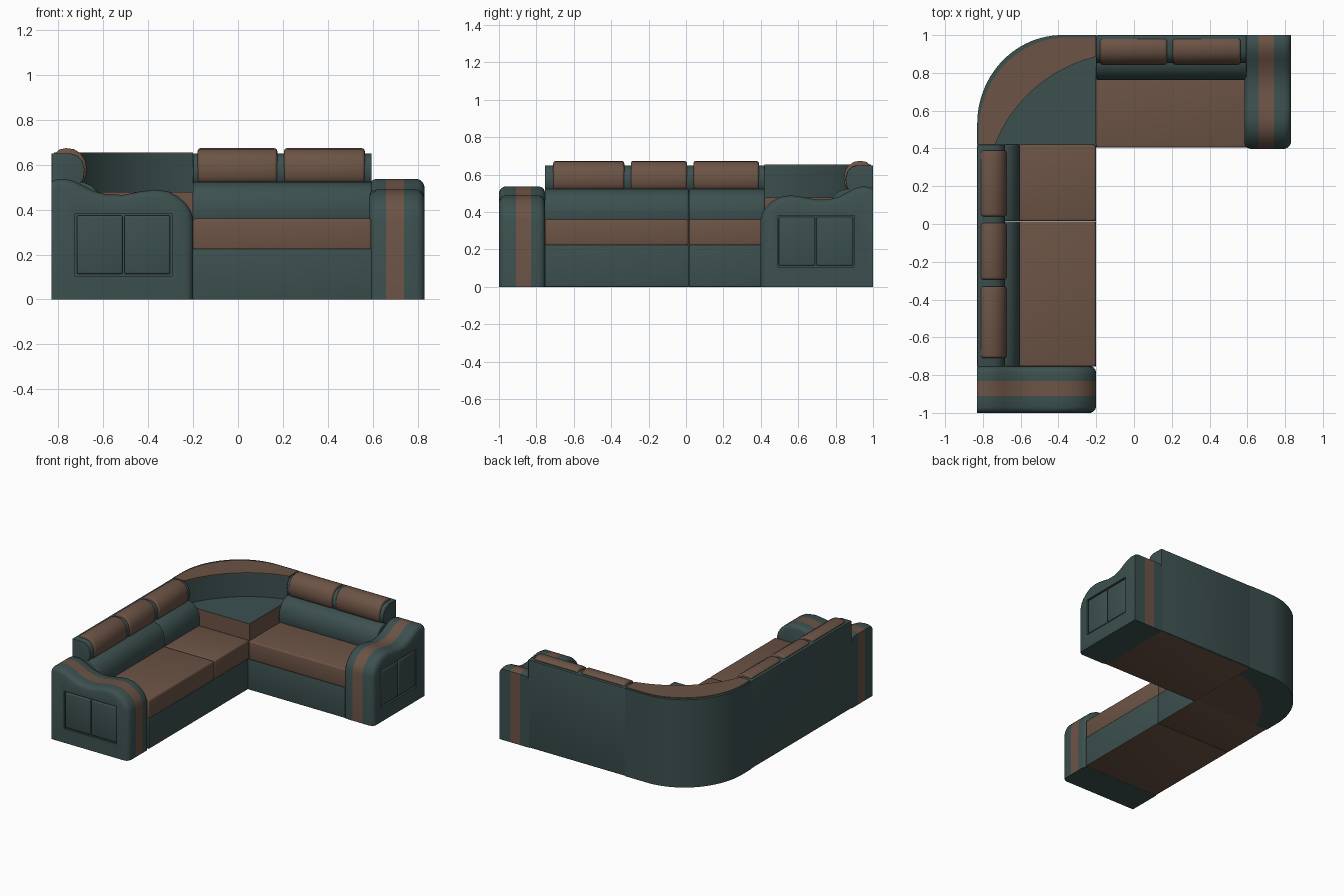
import bpy, bmesh, math
from mathutils import Vector

cube = bpy.data.objects.get("Cube")
if cube:
    bpy.data.objects.remove(cube, do_unlink=True)


def material(name, color):
    m = bpy.data.materials.new(name)
    m.use_nodes = True
    m.diffuse_color = color
    m.node_tree.nodes["Principled BSDF"].inputs["Base Color"].default_value = color
    return m


teal = material("teal_fabric", (0.045, 0.08, 0.078, 1))
brown = material("brown_fabric", (0.15, 0.087, 0.06, 1))
TEAL, BROWN = 0, 1


# Each run has its own frame: w = distance from the back, s = position along it
def left_run(w, s, z):
    return Vector((-0.83 + w, s, z))


def back_run(w, s, z):
    return Vector((s, 1 - w, z))


def finish(obj, bevel=0, cutter=None):
    bpy.ops.object.select_all(action='DESELECT')
    bpy.context.view_layer.objects.active = obj
    obj.select_set(True)
    if bevel:
        mod = obj.modifiers.new("soft_edges", 'BEVEL')
        mod.width, mod.segments = bevel, 3
        mod.limit_method, mod.angle_limit = 'ANGLE', math.radians(50)
        bpy.ops.object.modifier_apply(modifier=mod.name)
    if cutter:
        mod = obj.modifiers.new("recess", 'BOOLEAN')
        mod.operation, mod.object, mod.solver = 'DIFFERENCE', cutter, 'EXACT'
        bpy.ops.object.modifier_apply(modifier=mod.name)
        bpy.data.objects.remove(cutter, do_unlink=True)
    bpy.ops.object.shade_smooth_by_angle(angle=math.radians(40))
    return obj


def loft(name, rings, rule, bevel=0, cutter=None, closed=False):
    """Skin a row of equal rings; rule(centre, normal) gives the colour."""
    bm = bmesh.new()
    rows = [[bm.verts.new(p) for p in ring] for ring in rings]
    n = len(rows[0])
    for a, b in zip(rows, rows[1:]):
        for i in range(n):
            j = (i + 1) % n
            bm.faces.new((a[i], a[j], b[j], b[i]))
    bm.faces.new(rows[0])
    bm.faces.new(rows[-1])
    bmesh.ops.recalc_face_normals(bm, faces=bm.faces)
    bm.normal_update()
    for f in bm.faces:
        f.material_index = rule(f.calc_center_median(), f.normal)
    me = bpy.data.meshes.new(name)
    bm.to_mesh(me)
    bm.free()
    me.materials.append(teal)
    me.materials.append(brown)
    obj = bpy.data.objects.new(name, me)
    bpy.context.collection.objects.link(obj)
    return finish(obj, bevel, cutter)


def all_teal(c, n):
    return TEAL


def all_brown(c, n):
    return BROWN


def brown_below(c, n):
    return BROWN if n.z < -0.5 else TEAL


def extrude(name, run, profile, s0, s1, rule, bevel=0):
    return loft(name, [[run(w, s, z) for w, z in profile] for s in (s0, s1)], rule, bevel)


def rect(w0, w1, z0, z1):
    return [(w0, z0), (w1, z0), (w1, z1), (w0, z1)]


# Cross-sections as (w, z)
WALL = [(0, .003), (0, .65), (.085, .65), (.115, .64), (.137, .615), (.147, .58),
        (.143, .54), (.125, .51), (.11, .5), (.11, .003)]
PILLOW = [(.02, .53), (.02, .655), (.035, .668), (.065, .674), (.1, .669), (.13, .65),
          (.15, .62), (.157, .58), (.153, .545), (.14, .52), (.1, .515)]
ROLL = [(.1, .33), (.215, .33), (.225, .37), (.226, .41), (.218, .45), (.2, .485),
        (.175, .508), (.14, .522), (.1, .525)]
ARM = [(0, 0), (0, .525), (.02, .534), (.06, .537), (.1, .527), (.14, .507), (.19, .482),
       (.25, .467), (.32, .466), (.39, .48), (.46, .489), (.52, .481), (.565, .457),
       (.6, .425), (.62, .395), (.63, .36), (.63, 0)]


def build_arm(name, run, start, step, k):
    # Rounded slices across the arm, with a stripe round the middle
    slices = [(0, .03), (.006, .016), (.016, .006), (.032, 0), (.09, 0), (.17, 0),
              (.215, 0), (.23, .005), (.24, .014), (.245, .025)]

    def ring(v, off):
        return [run(u * k * (1 - off / .63), start + step * v, z * (1 - off / .5))
                for u, z in ARM]

    def stripe(c, n):
        s = c.y if run is left_run else c.x
        inside = .09 < abs(s - start) < .17
        return BROWN if inside and n.z > -0.5 else TEAL

    cutter = extrude(name + "_cutter", run, rect(.105 * k, .535 * k, .105, .382),
                     start - step * .05, start + step * .014, all_teal)
    cutter.hide_render = True
    loft(name, [ring(v, o) for v, o in slices], stripe, cutter=cutter)
    for i, u in enumerate((.112, .324)):
        extrude(f"{name}_panel_{i + 1}", run, rect(u * k, (u + .204) * k, .113, .374),
                start + step * .001, start + step * .03, all_teal, .008)


build_arm("front_arm", left_run, -1, 1, 1)
build_arm("side_arm", back_run, .83, -1, .955)


# Straight runs: base, seat, back wall, lumbar roll and head pillows
def build_run(name, run, depth, seats, pillows, roll_shift):
    for i, (a, b) in enumerate(seats):
        tag = f"{name}_{i + 1}"
        extrude(tag + "_base", run, rect(.004, depth, 0, .225), a, b, brown_below, .002)
        extrude(tag + "_seat", run, rect(.1, depth, .22, .36), a, b, all_brown, .012)
        extrude(tag + "_roll", run, [(w + roll_shift, z) for w, z in ROLL], a, b,
                all_teal, .008)
    extrude(name + "_back_wall", run, WALL, seats[0][0], seats[-1][1], all_teal, .004)
    for i, (a, b) in enumerate(pillows):
        extrude(f"{name}_pillow_{i + 1}", run, PILLOW, a, b, all_brown, .014)


build_run("left_run", left_run, .628, [(-.755, .013), (.015, .42)],
          [(-.71, -.33), (-.295, .005), (.04, .39)], 0)
build_run("back_run", back_run, .596, [(-.2, .595)], [(-.18, .175), (.205, .565)], .012)

# Corner: curved wall, brown cap and low table
N = 32
outer = [Vector((-.83, .42))]
for i in range(N + 1):
    a = math.pi - i / N * math.pi / 2
    outer.append(Vector((-.38 + .45 * math.cos(a), .53 + .47 * math.sin(a))))
outer.append(Vector((-.2, 1)))

centre = Vector((-.03, .14))
start, end = Vector((-.735, .42)) - centre, Vector((-.2, .885)) - centre
a0, a1 = math.atan2(start.y, start.x), math.atan2(end.y, end.x)
inner = []
for i in range(N + 3):
    t = i / (N + 2)
    a = a0 + (a1 - a0) * t
    r = start.length * (1 - t) + end.length * t
    inner.append(centre + r * Vector((math.cos(a), math.sin(a))))


def curved_strip(name, edge, z0, z1, rule):
    rings = []
    for o, i in zip(outer, inner):
        p = o.lerp(i, edge)
        rings.append([p.to_3d() + Vector((0, 0, z0)), i.to_3d() + Vector((0, 0, z0)),
                      i.to_3d() + Vector((0, 0, z1)), p.to_3d() + Vector((0, 0, z1))])
    return loft(name, rings, rule)


curved_strip("corner_back_wall", 0, 0, .65, all_teal)
curved_strip("corner_wall_cap", .1, .646, .655, all_brown)

outline = inner + [Vector((-.2, .42))]
loft("corner_table", [[p.to_3d() + Vector((0, 0, z)) for p in outline] for z in (0, .478)],
     lambda c, n: TEAL if n.z > .5 else BROWN)
